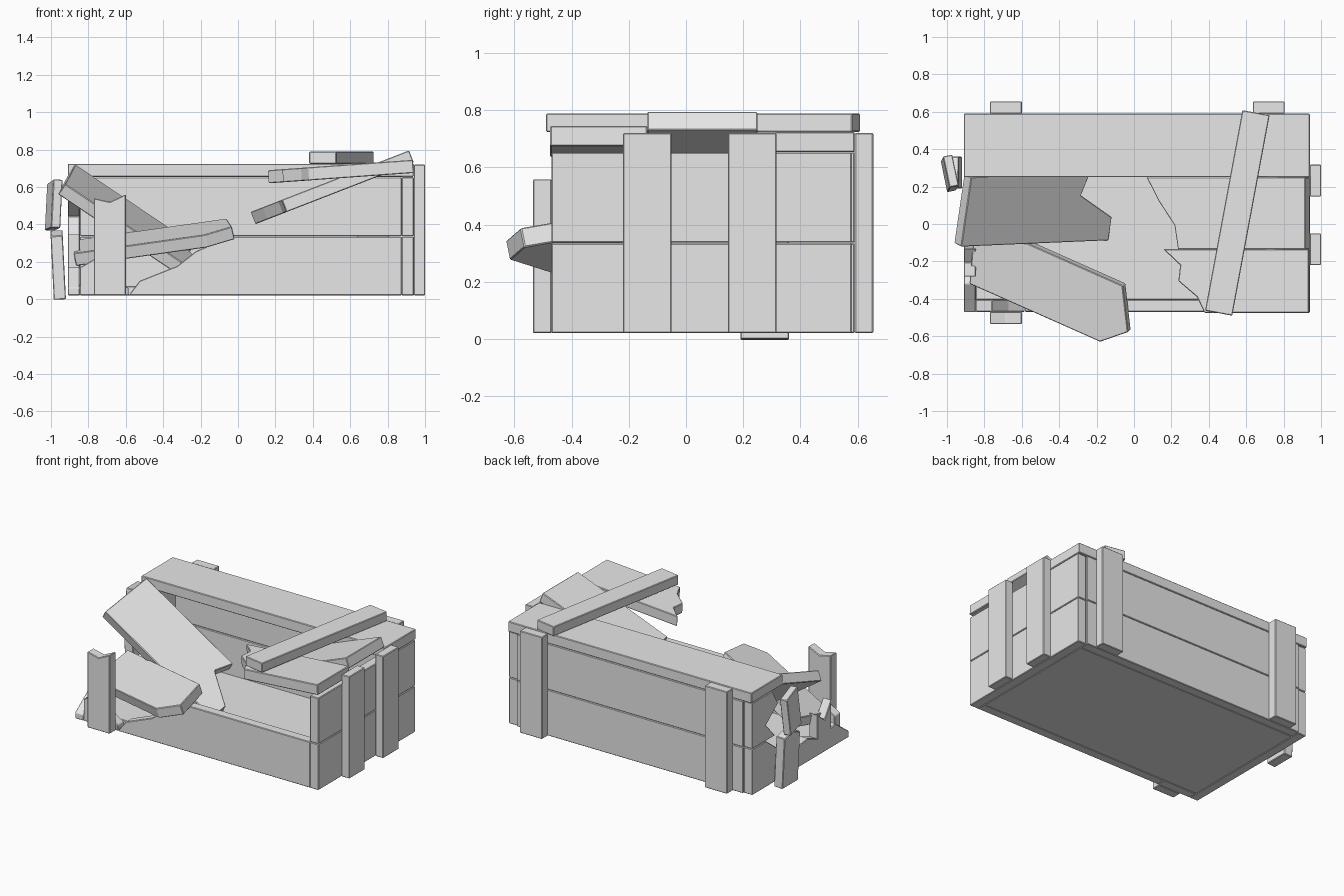
import bpy
from mathutils import Vector

cube = bpy.data.objects.get("Cube")
if cube:
    bpy.data.objects.remove(cube, do_unlink=True)

# One plain grey for every board
SHADE = 0.8
grey = bpy.data.materials.new("plain_grey")
grey.use_nodes = True
grey.diffuse_color = (SHADE, SHADE, SHADE, 1)
grey.node_tree.nodes["Principled BSDF"].inputs["Base Color"].default_value = grey.diffuse_color

# Shared directions and crate measurements
RIGHTWARD, BACKWARD, UPWARD = Vector((1, 0, 0)), Vector((0, 1, 0)), Vector((0, 0, 1))
LEFT, RIGHT = 0.94, -0.91
FRONT, BACK = -0.47, 0.59
BASE, BATTEN_TOP = 0.02, 0.72
WALL = 0.065
PLANK = 0.315
ROW_STEP = PLANK + 0.002
LID = BASE + ROW_STEP + ROW_STEP
BATTEN = 0.17
BOARD = 0.07


def board(name, origin, along, across, width, reach, thick, skew=0):
    """Make a board whose far end is torn: reach lists its lengths, evenly spaced over the width."""
    u = Vector(along).normalized()
    v = Vector(across)
    v = (v - u * v.dot(u)).normalized()
    depth = u.cross(v) * thick
    steps = len(reach) - 1
    outline = [(0, 0)]
    outline += [(length, width * i / steps) for i, length in enumerate(reach)]
    outline.append((skew, width))

    count = len(outline)
    near = [Vector(origin) + u * a + v * b for a, b in outline]
    far = [point + depth for point in near]
    faces = [list(reversed(range(count))), list(range(count, count + count))]
    for i in range(count):
        j = (i + 1) % count
        faces.append((i, j, j + count, i + count))

    mesh = bpy.data.meshes.new(name)
    mesh.from_pydata(near + far, [], faces)
    mesh.materials.append(grey)
    obj = bpy.data.objects.new(name, mesh)
    bpy.context.collection.objects.link(obj)
    bevel = obj.modifiers.new("soft_edges", "BEVEL")
    bevel.width = 0.004
    bevel.segments = 1


def box(name, x_range, y_range, z_range):
    """Make a whole board between the given limits."""
    origin = Vector((x_range[0], y_range[0], z_range[0]))
    length = x_range[1] - x_range[0]
    board(name, origin, RIGHTWARD, BACKWARD, width=y_range[1] - y_range[0],
          reach=[length, length], thick=z_range[1] - z_range[0])


# Floor and whole walls
inner_left, inner_right = LEFT - WALL, RIGHT + WALL
box("floor", (inner_right, inner_left), (FRONT + WALL, BACK - WALL), (BASE, BOARD))
for row, name in enumerate(("lower", "upper")):
    bottom = BASE + row * ROW_STEP
    height = (bottom, bottom + PLANK)
    box("back_wall_" + name, (inner_right, inner_left), (BACK - WALL, BACK), height)
    box("left_end_wall_" + name, (inner_left, LEFT), (FRONT, BACK - 0.01), height)

# Front wall: long torn plank and the stub behind the batten
board("front_wall_plank", (inner_left, FRONT, BASE), -RIGHTWARD, UPWARD, width=PLANK,
      reach=[1.46, 1.4, 1.2, 1.1, 0.92], thick=WALL)
board("front_wall_stub", (inner_right, FRONT, BASE), UPWARD, RIGHTWARD, width=0.26,
      reach=[0.15, 0.2, 0.1, 0.04], thick=WALL)

# Broken end wall
board("right_end_wall_lower", (inner_right, FRONT, BASE), UPWARD, BACKWARD,
      width=BACK - FRONT - 0.01,
      reach=[0.04, 0.15, 0.1, 0.16, 0.14, 0.2, PLANK, PLANK], thick=WALL)
board("right_end_wall_upper", (inner_right, BACK - 0.01, BASE + ROW_STEP), -BACKWARD, UPWARD,
      width=PLANK, reach=[0.25, 0.15, 0.28, 0.22], thick=WALL)
board("right_end_splinter", (inner_right, -0.28, 0.1), UPWARD, BACKWARD, width=0.15,
      reach=[0.25, 0.14, 0.2], thick=WALL)

# Upright battens
upright = (BASE, BATTEN_TOP)
for side, x in (("right", -0.77), ("left", 0.635)):
    box("back_batten_" + side, (x, x + BATTEN), (BACK, BACK + WALL), upright)
for side, y in (("front", -0.22), ("back", 0.147)):
    box("left_end_batten_" + side, (LEFT, 1), (y, y + BATTEN), upright)
board("front_batten_broken", (-0.77, FRONT - WALL, BASE), UPWARD, RIGHTWARD, width=BATTEN,
      reach=[0.52, 0.5, 0.54], thick=WALL)

# Snapped batten hanging off the broken end
board("right_end_batten_lower", (-0.92, 0.19, 0), (-0.05, 0, 1), BACKWARD, width=BATTEN,
      reach=[0.34, 0.37, 0.35], thick=WALL)
board("right_end_batten_upper", (-0.95, 0.18, 0.38), (0.05, 0.1, 1), (-0.2, 1, 0),
      width=BATTEN, reach=[0.26, 0.25], thick=0.05)

# Lid boards
box("lid_back", (RIGHT, LEFT), (0.25, BACK), (LID, LID + BOARD))
board("lid_middle_left_part", (0.94, 0.25, 0.73), (-0.85, 0, -0.33), -BACKWARD,
      width=0.385, reach=[0.91, 0.84, 0.75, 0.73], thick=BOARD)
board("lid_front_left_part", (LEFT, -0.135, 0.675), (-14, 0, -1), -BACKWARD,
      width=0.34, reach=[0.78, 0.69, 0.7, 0.6, 0.56], thick=BOARD)
board("lid_middle_right_part", (-0.87, 0.25, BATTEN_TOP), (0.7, 0.03, -0.47), (-0.05, -0.38, -0.11),
      width=0.39, reach=[0.77, 0.73, 0.95, 0.95], thick=BOARD)
board("lid_front_right_part", (-0.85, 0.02, 0.32), (0.71, -0.315, 0.1), (-0.13, -0.3, -0.09),
      width=0.335, reach=[0.87, 0.93, 0.99, 0.87], thick=BOARD, skew=0.1)

# Loose batten lying across the lid
board("lid_batten", (0.38, -0.463, LID + BOARD), (0.145, -0.027, 0), BACKWARD,
      width=1.09, reach=[0.148, 0.148], thick=WALL)
